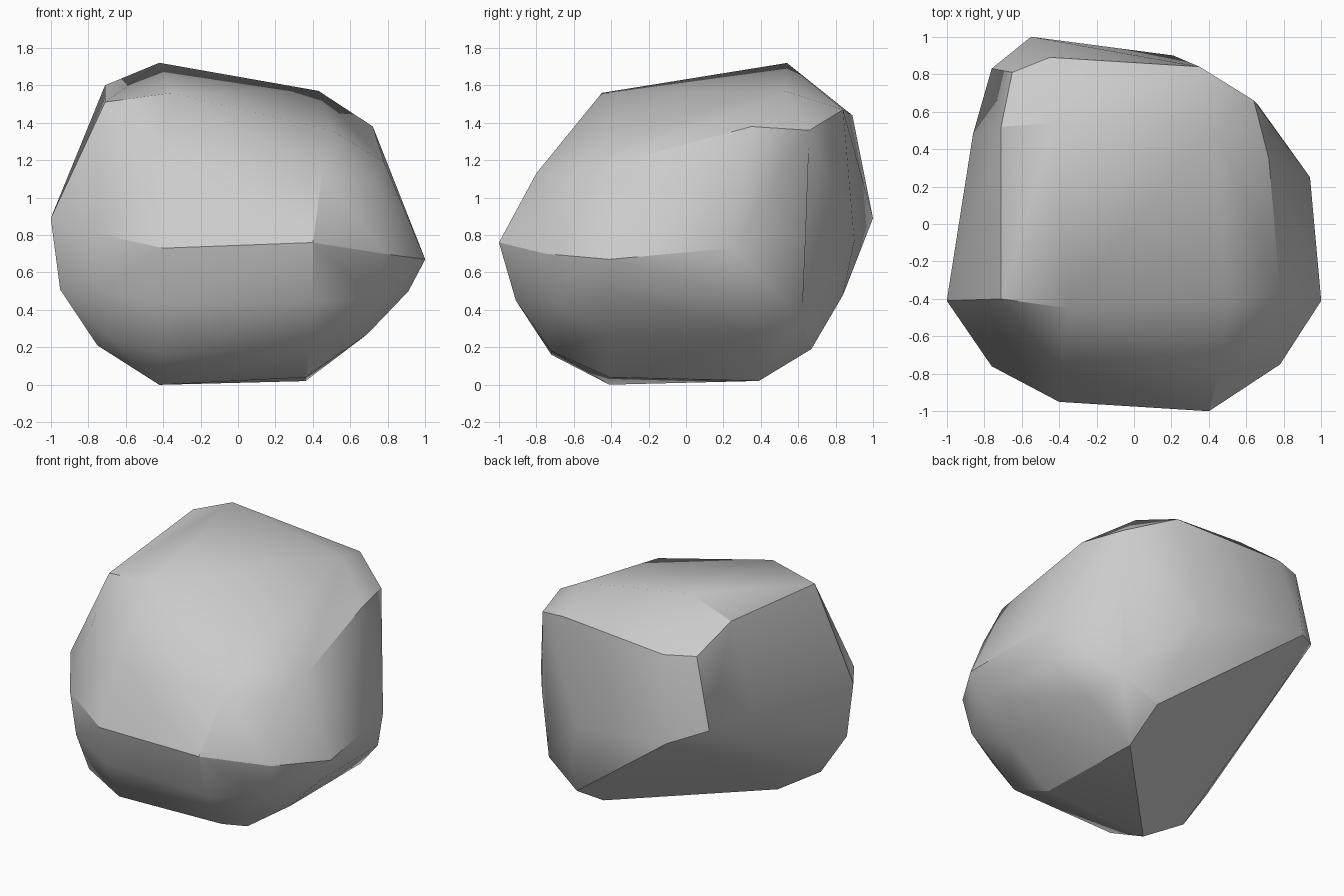
import bpy
import bmesh
import math

# Remove the default object
default_cube = bpy.data.objects.get("Cube")
if default_cube:
    bpy.data.objects.remove(default_cube, do_unlink=True)

# Corner points of the boulder, grouped by the band they belong to
bands = {
    "crown": [(-.71, .52, 1.6), (-.42, .54, 1.72), (.43, .53, 1.57),
              (.5, -.41, 1.36), (-.35, -.45, 1.56), (-.71, -.4, 1.51)],
    "crown_back": [(.35, .84, 1.47), (-.45, .89, 1.44), (-.65, .81, 1.45)],
    "shoulder": [(.78, -.36, 1.19), (.72, .35, 1.38), (.64, .66, 1.36),
                 (.45, -.8, 1.13), (-.4, -.78, 1.13), (.72, -.62, 1.08)],
    "waist": [(-1, -.41, .89), (-.76, -.76, .81), (-.4, -.95, .73),
              (.4, -1, .76), (.78, -.75, .7), (1, -.41, .67),
              (.94, .25, .73), (.66, .64, .8), (.21, .9, .77),
              (-.55, 1, .89), (-.76, .83, .97), (-.86, .48, 1)],
    "belly": [(-.95, -.41, .51), (-.74, -.72, .5), (-.4, -.88, .45),
              (.4, -.91, .45), (.74, -.71, .45), (.91, -.41, .5),
              (.88, .28, .48), (.62, .62, .34), (.3, .84, .48)],
    "base": [(-.75, -.41, .21), (-.69, -.65, .25), (-.41, -.72, .16),
             (.38, -.72, .18), (.69, -.41, .27), (.69, .36, .27),
             (.37, .67, .19), (.36, .39, .02), (.36, -.41, .04),
             (-.42, -.41, 0)],
}

# Wrap one closed surface around all the corners
bm = bmesh.new()
for corners in bands.values():
    for corner in corners:
        bm.verts.new(corner)
hull = bmesh.ops.convex_hull(bm, input=bm.verts[:])
loose = [v for v in bm.verts if not v.link_faces]
bmesh.ops.delete(bm, geom=loose, context='VERTS')

# Merge nearly flat triangles into broad chiselled facets
bmesh.ops.dissolve_limit(bm, angle_limit=math.radians(5),
                         verts=bm.verts[:], edges=bm.edges[:])
bmesh.ops.recalc_face_normals(bm, faces=bm.faces[:])

mesh = bpy.data.meshes.new("boulder")
bm.to_mesh(mesh)
bm.free()
boulder = bpy.data.objects.new("boulder", mesh)
bpy.context.collection.objects.link(boulder)

# Plain grey stone
stone = bpy.data.materials.new("grey_stone")
stone.use_nodes = True
colour = (.6, .6, .6, 1)
stone.diffuse_color = colour
stone.node_tree.nodes["Principled BSDF"].inputs["Base Color"].default_value = colour
mesh.materials.append(stone)

# Soft shading over gentle bends, crisp edges at the cuts
bpy.ops.object.select_all(action='DESELECT')
boulder.select_set(True)
bpy.context.view_layer.objects.active = boulder
bpy.ops.object.shade_smooth_by_angle(angle=math.radians(30))
